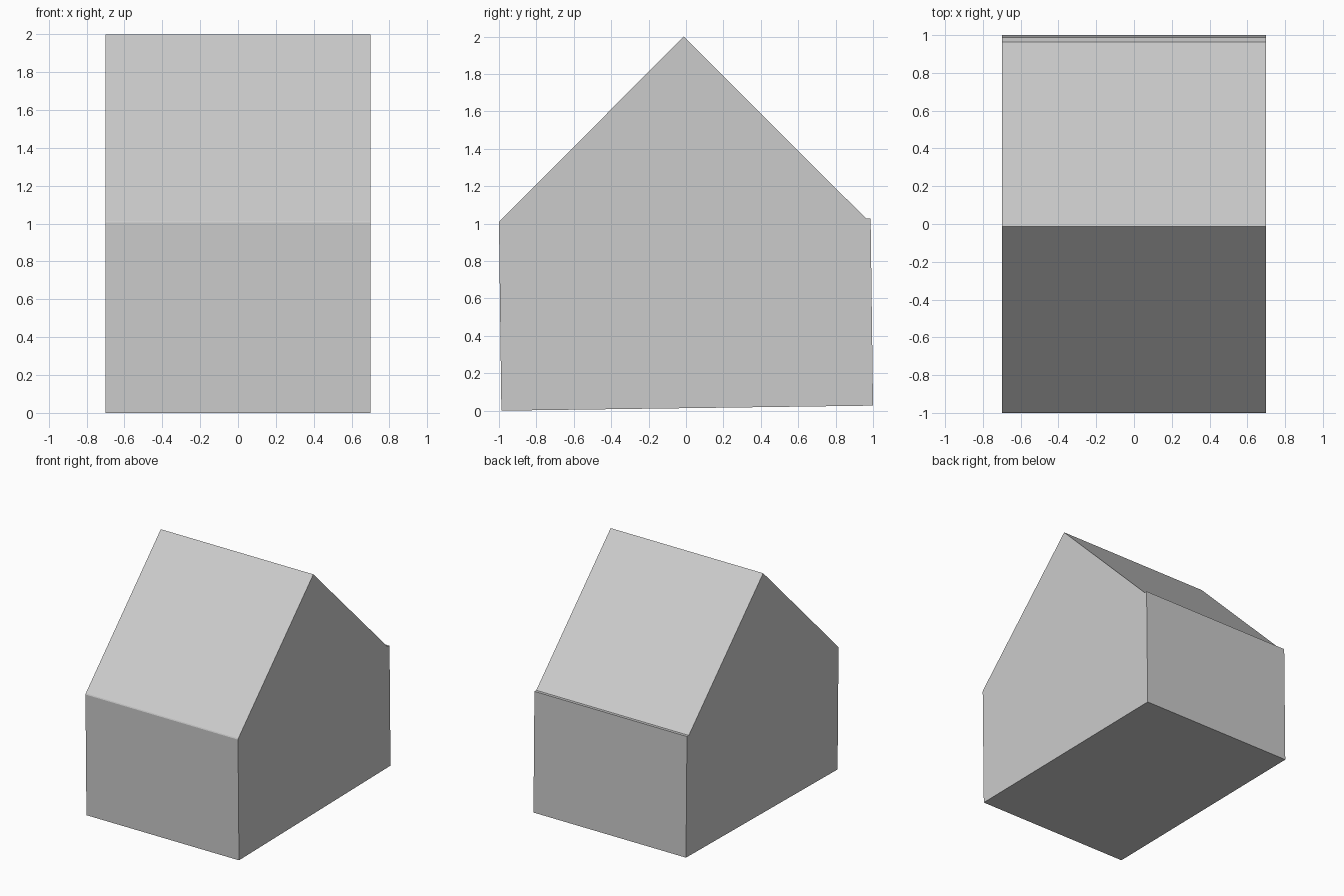
import bpy
import bmesh

if "Cube" in bpy.data.objects:
    bpy.data.objects.remove(bpy.data.objects["Cube"])

# Gable-end outline (y, z): slightly tilted walls, small ledges at the eaves
OUTLINE = [(-0.987, 0.0), (1.0, 0.027), (0.987, 1.027), (0.963, 1.027),
           (-0.012, 2.0), (-0.996, 1.014), (-1.0, 1.006)]
HALF_WIDTH = 0.7


def extruded_profile(name, outline, half_width):
    bm = bmesh.new()
    face = bm.faces.new([bm.verts.new((-half_width, y, z)) for y, z in outline])
    result = bmesh.ops.extrude_face_region(bm, geom=[face])
    moved = [v for v in result["geom"] if isinstance(v, bmesh.types.BMVert)]
    bmesh.ops.translate(bm, verts=moved, vec=(2 * half_width, 0, 0))
    bmesh.ops.recalc_face_normals(bm, faces=bm.faces)
    mesh = bpy.data.meshes.new(name)
    bm.to_mesh(mesh)
    bm.free()
    obj = bpy.data.objects.new(name, mesh)
    bpy.context.collection.objects.link(obj)
    return obj


# House block with gabled roof
extruded_profile("gabled_house", OUTLINE, HALF_WIDTH)
